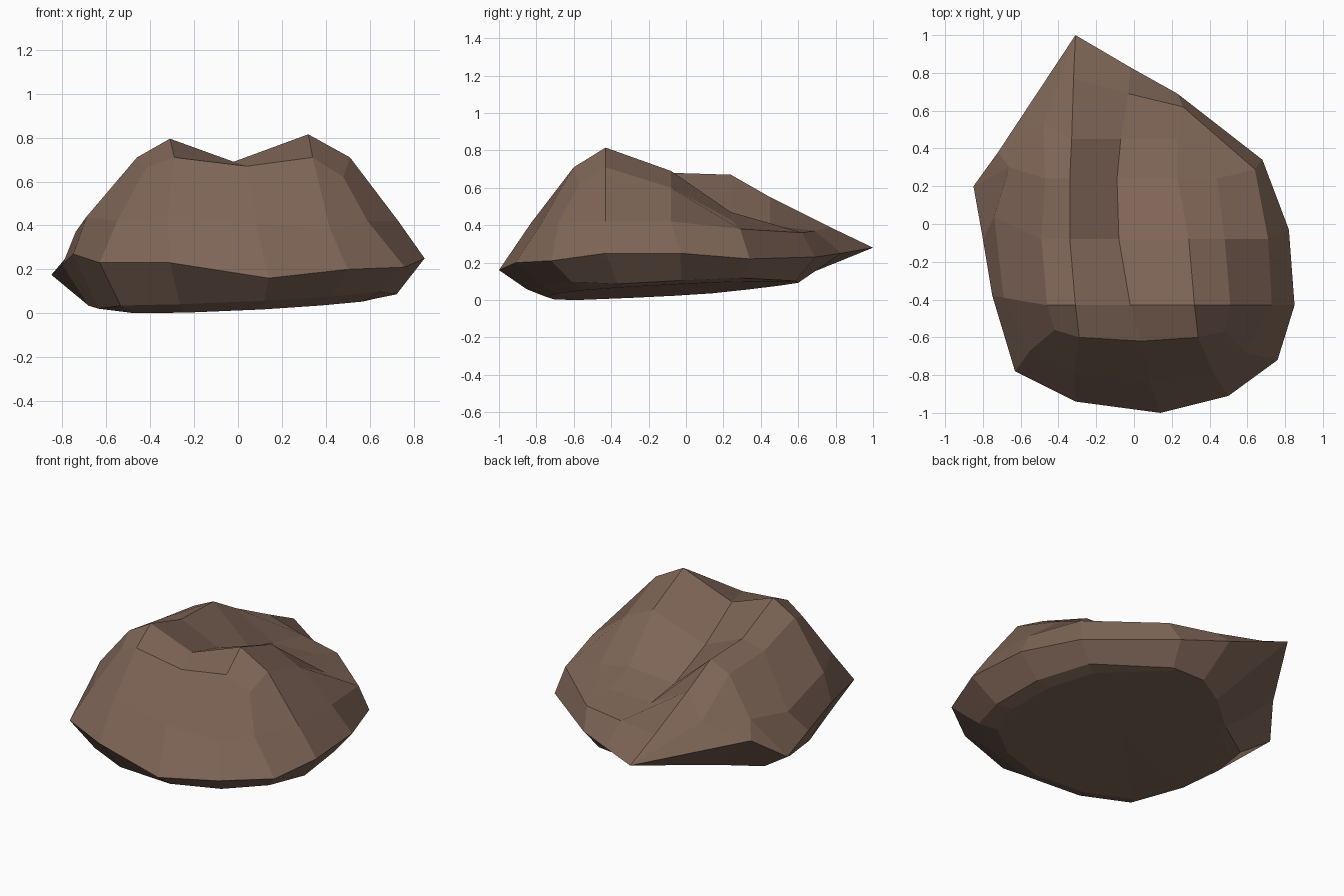
import bpy, bmesh

if "Cube" in bpy.data.objects:
    bpy.data.objects.remove(bpy.data.objects["Cube"])

bm = bmesh.new()
cache = {}

def vert(p):
    """Reuse a corner when the same point is asked for again."""
    p = tuple(round(c, 3) for c in p)
    if p not in cache:
        cache[p] = bm.verts.new(p)
    return cache[p]

def face(*pts):
    vs = list(dict.fromkeys(vert(p) for p in pts))
    if len(vs) > 2:
        bm.faces.new(vs)

def bridge(a, b):
    for i in range(len(a) - 1):
        face(a[i], a[i + 1], b[i + 1], b[i])

def section(y, xz, shift={}):
    """Cross-section at depth y, with depth shifts for single points."""
    return [(x, y + shift.get(i, 0), z) for i, (x, z) in enumerate(xz)]

# Front slope: rim, middle and top edge, left to right
rim = [(-.63, -.78, .23), (-.31, -.94, .23), (.14, -1, .16), (.5, -.91, .2), (.76, -.72, .21)]
mid = [(-.55, -.67, .42), (-.32, -.79, .44), (.08, -.83, .41), (.42, -.79, .38), (.59, -.68, .42)]
top = [(-.42, -.56, .66), (-.29, -.6, .71), (.04, -.62, .67), (.34, -.6, .71), (.48, -.57, .62)]
bridge(rim, mid)
bridge(mid, top)

# Cross-sections: rim, flank, shoulder, ridge, valley, ridge, shoulder, flank, rim
tip = (-.31, 1, .28)
corner = (.26, .62, .36)
left_corner = (-.85, .2, .175)
left_notch = (-.72, .38, .31)
rows = [
    [rim[0], mid[0]] + top + [mid[4], rim[4]],
    section(-.43, [(-.75, .27), (-.69, .44), (-.46, .71), (-.31, .795), (-.02, .69),
                   (.32, .815), (.51, .71), (.73, .42), (.85, .25)], {0: .05, 1: .04}),
    section(-.08, [(-.8, .22), (-.74, .37), (-.49, .64), (-.34, .68), (-.08, .57),
                   (.29, .69), (.48, .6), (.71, .42), (.82, .25)], {1: .12, 8: .05}),
    [left_corner] +
    section(.24, [(-.66, .4), (-.47, .61), (-.34, .67), (-.09, .45),
                  (.23, .47), (.44, .43), (.64, .38), (.68, .22)], {0: .06, 6: .05, 7: .1}),
    [left_notch, left_notch, (-.48, .53, .42)] +
    section(.45, [(-.33, .55), (-.07, .4), (.23, .41), (.25, .385), (.26, .36), (.23, .23)],
            {3: .08, 4: .17, 5: .24}),
    [tip, tip, tip, (-.32, .77, .39), (-.03, .69, .37), corner, corner, corner, (.23, .69, .23)],
]
for a, b in zip(rows, rows[1:]):
    bridge(a, b)

# Back tail running out to the point
back = (-.02, .83, .25)
last = rows[-1]
face(last[3], last[4], back, tip)
face(last[4], corner, last[8], back)

# Undercut and gently tilted base, pulled in from the outer rim
outline = rim + [r[8] for r in rows[1:-1]] + [last[8], back, tip] + [r[0] for r in rows[-2:0:-1]]
pulled_in = {tip: (-.2, .5), left_notch: (-.42, .32), left_corner: (-.66, .16)}

def tilted(x, y, lift=0):
    return (x, y, max(.057 + .05 * x + .06 * y + lift, 0))

lower = []
for p in outline:
    x, y = pulled_in.get(p, (.85 * p[0], min(.85 * p[1], .6)))
    lower.append(tilted(x, y, .045 if y < -.6 else .015 if y < .3 else 0))
base = [tilted(.88 * x, .88 * y if y < .3 else .97 * y) for x, y, z in lower]
bridge(outline + outline[:1], lower + lower[:1])
bridge(lower + lower[:1], base + base[:1])
for i, p in enumerate(base):
    face(p, base[(i + 1) % len(base)], tilted(0, -.1))

bmesh.ops.recalc_face_normals(bm, faces=bm.faces)
mesh = bpy.data.meshes.new("rock")
bm.to_mesh(mesh)
bm.free()
rock = bpy.data.objects.new("rock", mesh)
bpy.context.collection.objects.link(rock)

# Brown stone
stone = bpy.data.materials.new("brown_stone")
stone.diffuse_color = (.21, .13, .095, 1)
stone.use_nodes = True
stone.node_tree.nodes["Principled BSDF"].inputs["Base Color"].default_value = stone.diffuse_color
mesh.materials.append(stone)
